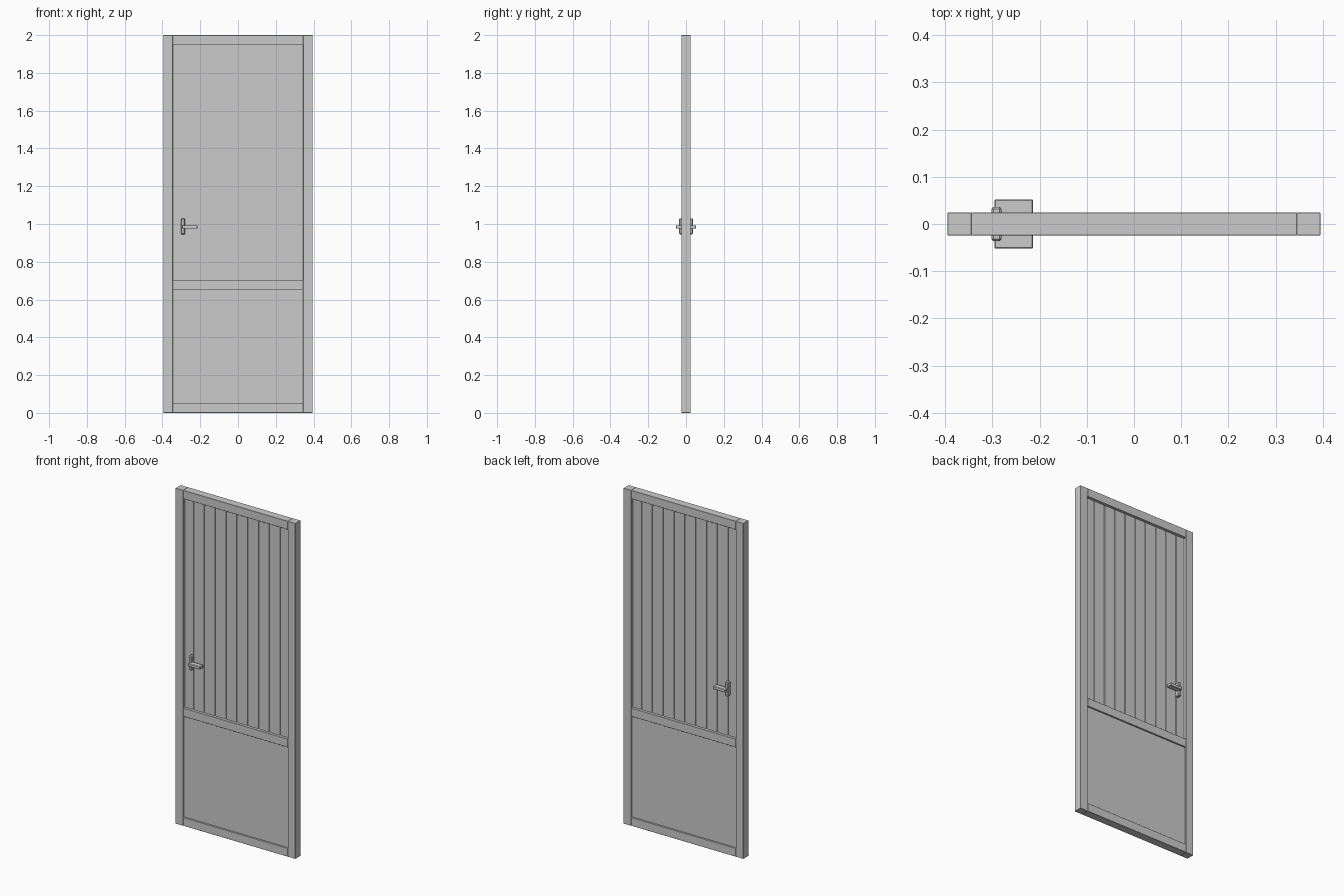
import bpy

if "Cube" in bpy.data.objects:
    bpy.data.objects.remove(bpy.data.objects["Cube"])

grey = bpy.data.materials.new("plain grey")
grey.diffuse_color = (0.6, 0.6, 0.6, 1)
grey.use_nodes = True
grey.node_tree.nodes["Principled BSDF"].inputs["Base Color"].default_value = grey.diffuse_color


def box(name, x, y, z, bevel=0.0):
    """Box from (min, max) ranges on each axis, with an optional edge bevel."""
    bpy.ops.mesh.primitive_cube_add(size=1, location=[(a + b) / 2 for a, b in (x, y, z)])
    ob = bpy.context.object
    ob.name = name
    ob.scale = [b - a for a, b in (x, y, z)]
    bpy.ops.object.transform_apply(location=False, rotation=False, scale=True)
    ob.data.materials.append(grey)
    if bevel:
        mod = ob.modifiers.new("edge bevel", 'BEVEL')
        mod.width = bevel
        mod.segments = 1
    return ob


W, IN, D = 0.395, 0.345, 0.024   # outer half width, inner half width, half depth

# Frame: two stiles and three rails
box("left_stile", (-W, -IN), (-D, D), (0, 2), 0.001)
box("right_stile", (IN, W), (-D, D), (0, 2), 0.001)
for name, z in (("bottom_rail", 0), ("middle_rail", 0.652), ("top_rail", 1.95)):
    box(name, (-IN, IN), (-D, D), (z, z + 0.05), 0.001)

# Flat lower panel, slightly recessed
box("lower_panel", (-IN, IN), (-0.015, 0.015), (0.05, 0.652))

# Upper planks with narrow grooves over a thin core
box("plank_core", (-IN, IN), (-0.003, 0.003), (0.702, 1.95))
PITCH, GAP = 0.0715, 0.007
for i in range(10):
    left = max(-IN, (i - 5) * PITCH + GAP / 2)
    right = min(IN, (i - 4) * PITCH - GAP / 2)
    box("plank", (left, right), (-0.008, 0.008), (0.702, 1.95))

# Handle plate and lever on both sides
for side, s in (("front", -1), ("back", 1)):
    def span(a, b):
        return tuple(sorted((s * a, s * b)))
    box(side + "_handle_plate", (-0.302, -0.281), span(0.008, 0.036), (0.945, 1.03), 0.004)
    box(side + "_handle_lever", (-0.296, -0.214), span(0.02, 0.052), (0.975, 0.993), 0.002)
